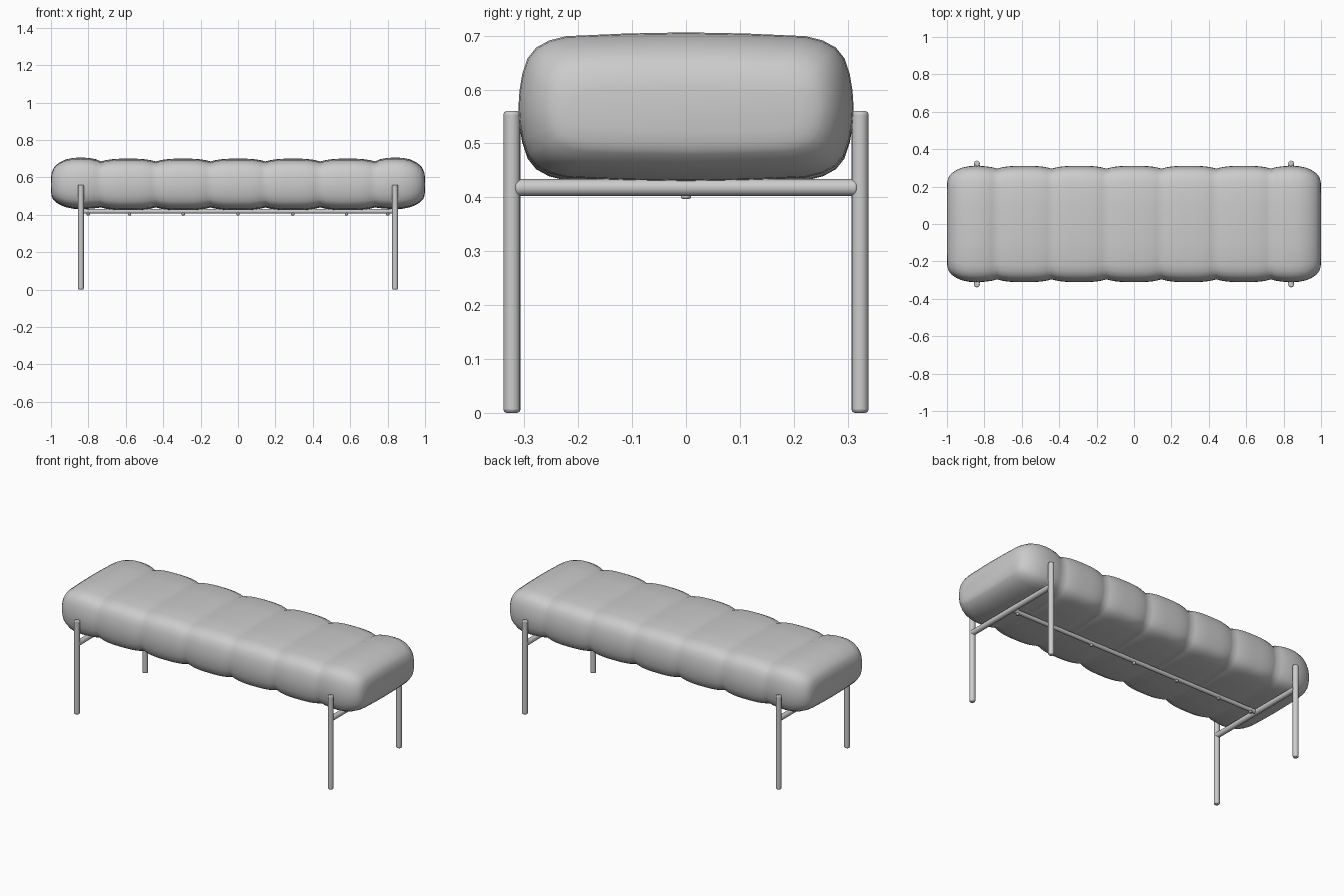
import bpy, bmesh, math
from mathutils import Vector

if "Cube" in bpy.data.objects:
    bpy.data.objects.remove(bpy.data.objects["Cube"])

# Quarter cross-section of the cushion (y, z from its centre), widest to tallest
QUARTER = [(.311, 0), (.309, .03), (.304, .06), (.294, .09), (.278, .11),
           (.254, .123), (.222, .131), (.11, .136), (0, .138)]
Q2 = [(-y, z) for y, z in QUARTER[-2::-1]]
HALF = QUARTER + Q2
SECTION = HALF + [(y, -z) for y, z in HALF[-2:0:-1]]


def smooth(obj, angle=40):
    bpy.ops.object.select_all(action='DESELECT')
    obj.select_set(True)
    bpy.context.view_layer.objects.active = obj
    bpy.ops.object.shade_smooth_by_angle(angle=math.radians(angle))


def finish(bm, name, angle=40):
    bmesh.ops.recalc_face_normals(bm, faces=bm.faces)
    mesh = bpy.data.meshes.new(name)
    bm.to_mesh(mesh)
    bm.free()
    obj = bpy.data.objects.new(name, mesh)
    bpy.context.collection.objects.link(obj)
    smooth(obj, angle)
    return obj


# Tube between two points with chamfered ends
def tube(name, a, b, radius, bevel=.004, sides=16):
    a, b = Vector(a), Vector(b)
    bpy.ops.mesh.primitive_cylinder_add(vertices=sides, radius=radius,
                                        depth=(b - a).length, location=(a + b) / 2)
    obj = bpy.context.object
    obj.name = name
    obj.rotation_euler = (b - a).to_track_quat('Z', 'Y').to_euler()
    mod = obj.modifiers.new("rounded_ends", 'BEVEL')
    mod.width, mod.segments, mod.limit_method = bevel, 2, 'ANGLE'
    mod.angle_limit = math.radians(50)
    smooth(obj)


# Cushion: lofted rings, each (x, inset, centre z), pinched at the six seams
PITCH, SEAM = .2933, .015
end = [(.76, .007, .566), (.80, .002, .568), (.84, 0, .568), (.88, .002, .568),
       (.92, .010, .568), (.95, .023, .567), (.973, .038, .566), (.986, .053, .565),
       (.991, .062, .562), (.996, .075, .562), (1.0, .098, .562)]
rings = [(-x, d, z) for x, d, z in reversed(end)]
for k in range(-2, 3):
    for i in range(12):
        t = i / 6 - 1
        rings.append(((k + t / 2) * PITCH, SEAM * abs(t) ** 3, .562))
rings.append((2.5 * PITCH, SEAM, .562))
rings += end

bm = bmesh.new()
loops = []
for x, d, zc in rings:
    sy, sz = (.311 - d) / .311, (.138 - d) / .138
    loops.append([bm.verts.new((x, y * sy, zc + z * sz)) for y, z in SECTION])
n = len(SECTION)
for p, q in zip(loops, loops[1:]):
    for i in range(n):
        bm.faces.new((p[i], p[(i + 1) % n], q[(i + 1) % n], q[i]))
bm.faces.new(loops[0])
bm.faces.new(loops[-1])
finish(bm, "seat_cushion", 60)

# Legs and cross bars
for sx, side in ((-1, "left"), (1, "right")):
    for sy, place in ((-1, "front"), (1, "back")):
        tube(f"{place}_{side}_leg", (.84 * sx, .323 * sy, 0), (.84 * sx, .323 * sy, .56), .0158, .006)
    tube(f"{side}_cross_bar", (.84 * sx, -.318, .418), (.84 * sx, .318, .418), .0158)

# Long rail under the seat with its screw heads
tube("under_rail", (-.835, 0, .418), (.835, 0, .418), .012, .002)
for i, x in enumerate((-.80, -.58, -.293, 0, .293, .58, .80)):
    tube(f"screw_{i + 1}", (x, 0, .397), (x, 0, .43), .009, .003, 12)
